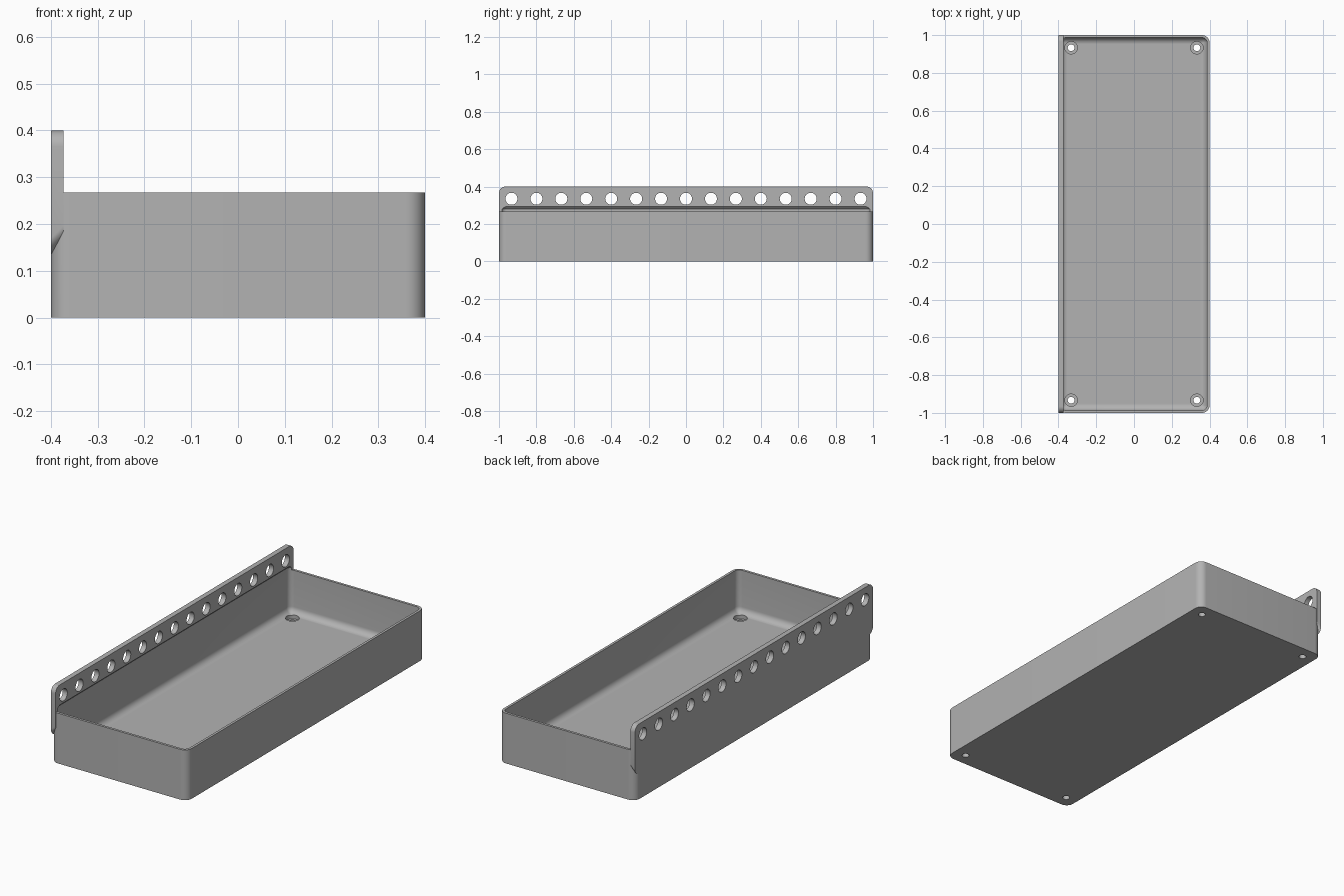
import bpy, bmesh, math

cube = bpy.data.objects.get("Cube")
if cube:
    bpy.data.objects.remove(cube, do_unlink=True)

grey = bpy.data.materials.new("Grey plastic")
grey.use_nodes = True
colour = (0.45, 0.45, 0.45, 1)
grey.diffuse_color = colour
shader = next(n for n in grey.node_tree.nodes if n.type == "BSDF_PRINCIPLED")
shader.inputs["Base Color"].default_value = colour

HALF_X, HALF_Y = 0.4, 1.0
WALL, RIM, FLOOR = 0.0133, 0.267, 0.04
RAIL_IN, RAIL_TOP, RAIL_LOW = -0.373, 0.4, 0.135


def rounded_rect(u0, u1, v0, v1, r, n=10):
    """Counter-clockwise outline with rounded corners."""
    centres = [(u1 - r, v1 - r), (u0 + r, v1 - r), (u0 + r, v0 + r), (u1 - r, v0 + r)]
    return [(cu + r * math.cos((q + i / n) * math.pi / 2),
             cv + r * math.sin((q + i / n) * math.pi / 2))
            for q, (cu, cv) in enumerate(centres) for i in range(n + 1)]


def loft(name, rings):
    """Closed solid through rings of matching points."""
    bm = bmesh.new()
    loops = [[bm.verts.new(p) for p in ring] for ring in rings]
    for a, b in zip(loops, loops[1:]):
        for i in range(len(a)):
            j = (i + 1) % len(a)
            bm.faces.new((a[i], a[j], b[j], b[i]))
    bm.faces.new(loops[0][::-1])
    bm.faces.new(loops[-1])
    bmesh.ops.recalc_face_normals(bm, faces=bm.faces)
    mesh = bpy.data.meshes.new(name)
    bm.to_mesh(mesh)
    bm.free()
    mesh.materials.append(grey)
    obj = bpy.data.objects.new(name, mesh)
    bpy.context.collection.objects.link(obj)
    return obj


def flat_ring(inset, r, z):
    x, y = HALF_X - inset, HALF_Y - inset
    return [(u, v, z) for u, v in rounded_rect(-x, x, -y, y, r)]


def drill(name, centre, radius, start, end, axis):
    """Cylinder cutter along x or z, between two offsets."""
    turn = [2 * math.pi * i / 32 for i in range(32)]
    a, b = centre
    pts = [(a + radius * math.cos(t), b + radius * math.sin(t)) for t in turn]
    return loft(name, [[(d, u, v) if axis == "x" else (u, v, d) for u, v in pts]
                       for d in (start, end)])


def combine(obj, tool, operation):
    mod = obj.modifiers.new(operation.lower(), "BOOLEAN")
    mod.operation = operation
    mod.solver = "EXACT"
    mod.object = tool
    bpy.context.view_layer.objects.active = obj
    bpy.ops.object.modifier_apply(modifier=mod.name)
    bpy.data.objects.remove(tool, do_unlink=True)


# Outer block with rounded upright corners
tray = loft("tray_with_hanging_rail", [flat_ring(0, 0.04, z) for z in (0, RIM)])

# Hanging rail, with its lower edge sloping up toward the tray
rail = loft("rail", [[(x, u, v) for u, v in rounded_rect(-HALF_Y, HALF_Y, low, RAIL_TOP, 0.035)]
                     for x, low in ((-HALF_X, RAIL_LOW), (RAIL_IN, RAIL_LOW + 0.027))])
combine(tray, rail, "UNION")

# Cavity: filleted floor, upright walls, sloped roof under the rail
fillet = 0.034
rings = []
for i in range(9):
    a = i / 8 * math.pi / 2
    inset = fillet * (1 - math.sin(a))
    rings.append(flat_ring(WALL + inset, max(0.027 - inset, 0.004),
                           FLOOR + fillet * (1 - math.cos(a))))
rings.append(flat_ring(WALL, 0.027, 0.28))
rings.append(flat_ring(2 * WALL, 0.0135, 0.28 + WALL))
combine(tray, loft("cavity", rings), "DIFFERENCE")

# Row of rail holes
for i in range(15):
    hole = drill("rail_hole", ((i - 7) * 0.1333, 0.335), 0.032, -0.5, -0.3, "x")
    combine(tray, hole, "DIFFERENCE")

# Counterbored screw holes in the floor corners
for sx in (-1, 1):
    for sy in (-1, 1):
        spot = (sx * 0.333, sy * 0.933)
        combine(tray, drill("screw_recess", spot, 0.033, 0.022, 0.1, "z"), "DIFFERENCE")
        combine(tray, drill("screw_hole", spot, 0.018, -0.1, 0.05, "z"), "DIFFERENCE")

bpy.ops.object.select_all(action="DESELECT")
tray.select_set(True)
bpy.context.view_layer.objects.active = tray
bpy.ops.object.shade_smooth_by_angle(angle=math.radians(30))
